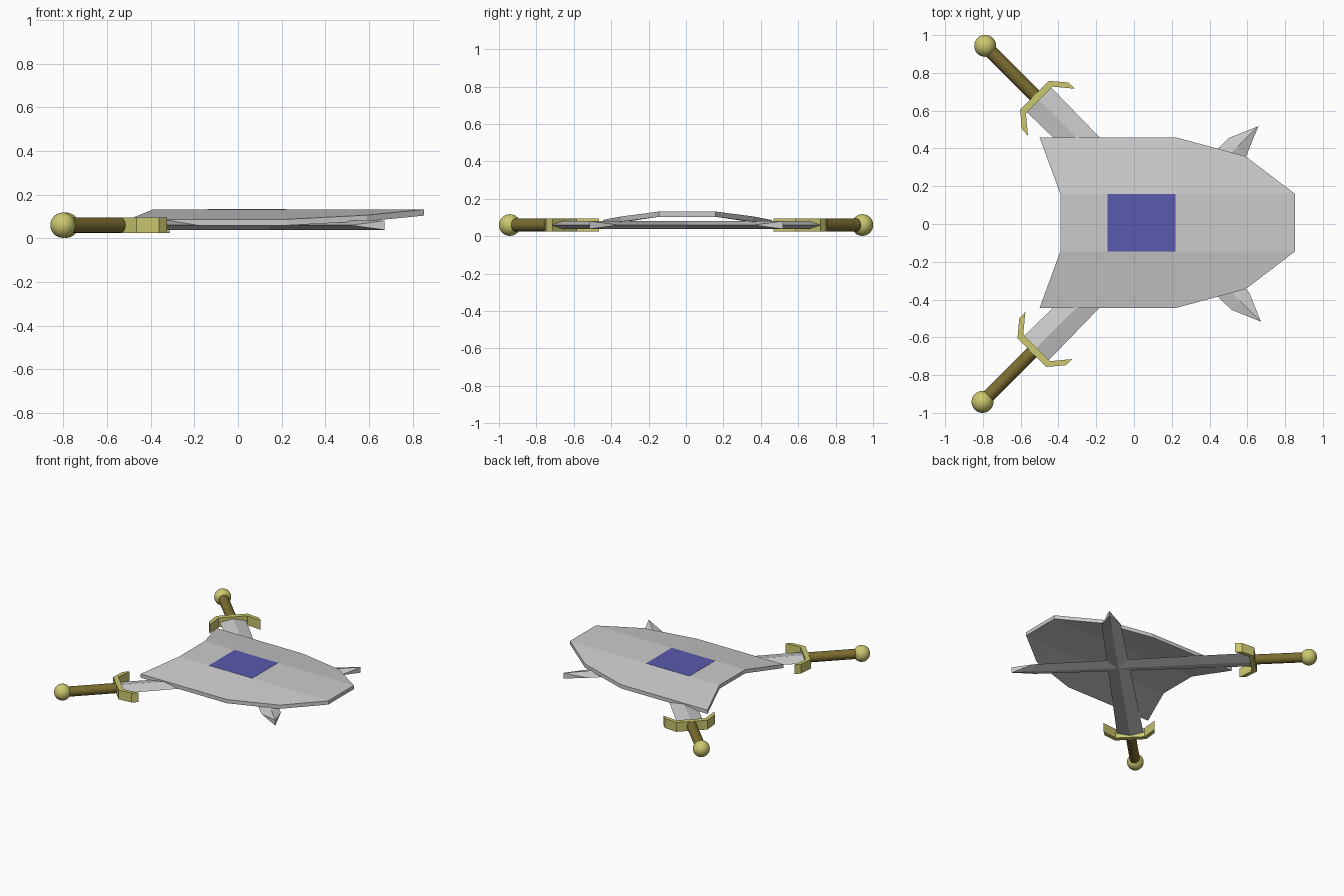
import bpy, bmesh
from math import radians
from mathutils import Matrix

if "Cube" in bpy.data.objects:
    bpy.data.objects.remove(bpy.data.objects["Cube"])


def material(name, rgb):
    m = bpy.data.materials.new(name)
    m.diffuse_color = (*rgb, 1)
    m.use_nodes = True
    m.node_tree.nodes["Principled BSDF"].inputs["Base Color"].default_value = m.diffuse_color
    return m


GOLD = material("gold", (0.60, 0.58, 0.16))
LEATHER = material("leather", (0.20, 0.15, 0.03))
BLUE = material("blue", (0.10, 0.10, 0.42))


def finish(bm, name, mat=None, matrix=Matrix(), smooth=False):
    bmesh.ops.recalc_face_normals(bm, faces=bm.faces)
    me = bpy.data.meshes.new(name)
    bm.to_mesh(me)
    bm.free()
    ob = bpy.data.objects.new(name, me)
    bpy.context.collection.objects.link(ob)
    ob.matrix_world = matrix
    if mat:
        me.materials.append(mat)
    if smooth:
        bpy.context.view_layer.objects.active = ob
        ob.select_set(True)
        bpy.ops.object.shade_smooth_by_angle(angle=radians(40))
        ob.select_set(False)
    return ob


def extrude_down(bm, depth):
    geo = bmesh.ops.extrude_face_region(bm, geom=bm.faces[:], use_keep_orig=True)["geom"]
    verts = [g for g in geo if isinstance(g, bmesh.types.BMVert)]
    bmesh.ops.translate(bm, verts=verts, vec=(0, 0, -depth))


# Shield: flat centre strip with two wings sloping down, extruded to a plate
CY = 0.007
inner = [(-0.39, 0.152), (-0.14, 0.152), (0.22, 0.152), (0.59, 0.152), (0.853, 0.152)]
outer = [(-0.50, 0.452, 0.087), (-0.14, 0.452, 0.087), (0.22, 0.452, 0.087), (0.59, 0.352, 0.106)]
bm = bmesh.new()
rows = {}
for s in (1, -1):
    rows[s] = [bm.verts.new((x, CY + s * y, 0.132)) for x, y in inner]
    rim = [bm.verts.new((x, CY + s * y, z)) for x, y, z in outer]
    for i in range(3):
        bm.faces.new((rows[s][i], rows[s][i + 1], rim[i + 1], rim[i]))
    bm.faces.new((rows[s][3], rows[s][4], rim[3]))
for i in range(4):
    bm.faces.new((rows[1][i], rows[1][i + 1], rows[-1][i + 1], rows[-1][i]))
extrude_down(bm, 0.028)
finish(bm, "shield")

# Blue panel set into the shield centre
bm = bmesh.new()
bmesh.ops.create_cube(bm, size=1, matrix=Matrix.Translation((0.04, CY, 0.1235))
                      @ Matrix.Diagonal((0.36, 0.304, 0.02, 1)))
finish(bm, "shield_panel", BLUE)


# Sword, built along local +x with the pommel at the origin
def sword(tag, x, y, angle):
    frame = Matrix.Translation((x, y, 0.06)) @ Matrix.Rotation(radians(angle), 4, "Z")

    bm = bmesh.new()
    bmesh.ops.create_uvsphere(bm, u_segments=32, v_segments=16, radius=0.058)
    finish(bm, "pommel_" + tag, GOLD, frame, True)

    bm = bmesh.new()
    bmesh.ops.create_cone(bm, cap_ends=True, segments=32, radius1=0.035, radius2=0.035, depth=0.36,
                          matrix=Matrix.Translation((0.2, 0, 0)) @ Matrix.Rotation(radians(90), 4, "Y"))
    finish(bm, "grip_" + tag, LEATHER, frame, True)

    # Guard: bar with two flared arms
    half = [(0.37, 0.108), (0.449, 0.174), (0.497, 0.176), (0.405, 0.100)]
    outline = half + [(px, -py) for px, py in reversed(half)]
    bm = bmesh.new()
    bm.faces.new([bm.verts.new((px, py, 0.035)) for px, py in outline])
    extrude_down(bm, 0.07)
    finish(bm, "guard_" + tag, GOLD, frame)

    # Blade: diamond section, tapering, ending in an upright ridge edge
    h = 0.021
    bm = bmesh.new()
    rings = [[bm.verts.new((s, py, pz)) for py, pz in ((w, 0), (0, h), (-w, 0), (0, -h))]
             for s, w in ((0.39, 0.092), (1.91, 0.066))]
    top, bottom = bm.verts.new((2.065, 0, h)), bm.verts.new((2.065, 0, -h))
    a, b = rings
    bm.faces.new(a)
    for i in range(4):
        j = (i + 1) % 4
        bm.faces.new((a[i], a[j], b[j], b[i]))
    for side in (b[0], b[2]):
        bm.faces.new((side, b[1], top))
        bm.faces.new((side, top, bottom))
        bm.faces.new((side, bottom, b[3]))
    finish(bm, "blade_" + tag, None, frame)


sword("back", -0.788, 0.943, -45)
sword("front", -0.802, -0.942, 45)
